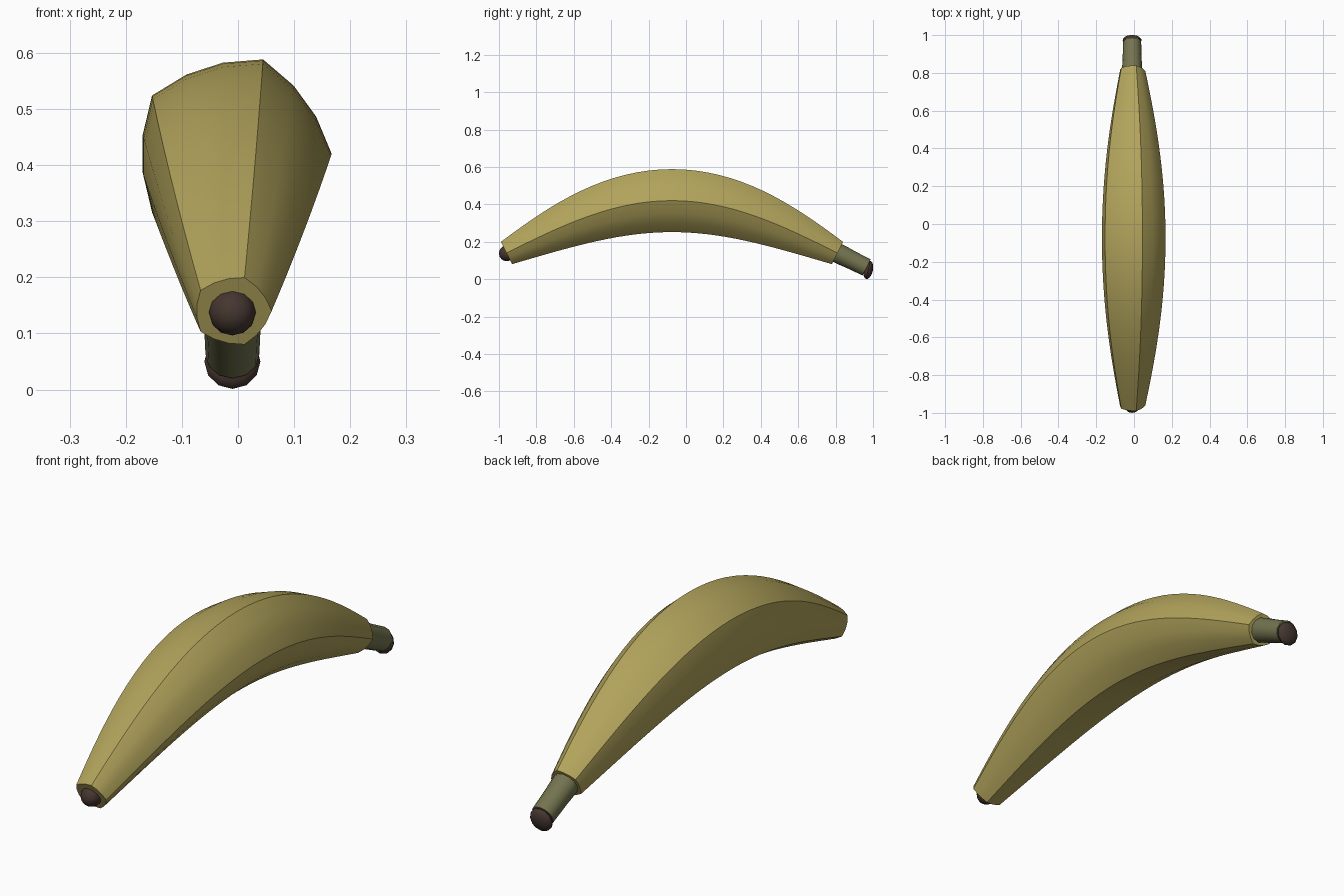
import bpy
import bmesh
from math import sin, cos, pi, radians, atan2
from mathutils import Vector, Matrix

if "Cube" in bpy.data.objects:
    bpy.data.objects.remove(bpy.data.objects["Cube"], do_unlink=True)

AXIS_X = -0.01
MID_Y, HALF_SPAN = -0.075, 0.885
BASE_Z, RISE = 0.14, 0.28


def material(name, rgb):
    mat = bpy.data.materials.new(name)
    mat.use_nodes = True
    colour = (*rgb, 1.0)
    mat.diffuse_color = colour
    bsdf = mat.node_tree.nodes["Principled BSDF"]
    bsdf.inputs["Base Color"].default_value = colour
    bsdf.inputs["Roughness"].default_value = 0.6
    return mat


peel = material("yellow peel", (0.44, 0.365, 0.105))
green = material("olive green", (0.175, 0.175, 0.08))
brown = material("dark brown", (0.06, 0.037, 0.03))


def finish(name, bm, mat):
    bmesh.ops.recalc_face_normals(bm, faces=bm.faces)
    mesh = bpy.data.meshes.new(name)
    bm.to_mesh(mesh)
    bm.free()
    mesh.materials.append(mat)
    obj = bpy.data.objects.new(name, mesh)
    bpy.context.collection.objects.link(obj)
    bpy.ops.object.select_all(action="DESELECT")
    obj.select_set(True)
    bpy.context.view_layer.objects.active = obj
    bpy.ops.object.shade_smooth_by_angle(angle=radians(30))
    return obj


def spine(u):
    """Centre, section-up vector and tangent at u in -1..1."""
    a = u * pi / 2
    centre = Vector((AXIS_X, MID_Y + HALF_SPAN * u, BASE_Z + RISE * cos(a)))
    tangent = Vector((0, HALF_SPAN, -RISE * pi / 2 * sin(a))).normalized()
    return centre, Vector((0, -tangent.z, tangent.y)), tangent


def loft(name, rings, mat):
    """Skin equal-length rings of points and cap both ends."""
    bm = bmesh.new()
    loops = [[bm.verts.new(p) for p in ring] for ring in rings]
    for a, b in zip(loops, loops[1:]):
        n = len(a)
        for i in range(n):
            j = (i + 1) % n
            bm.faces.new((a[i], a[j], b[j], b[i]))
    bm.faces.new(loops[0])
    bm.faces.new(loops[-1])
    return finish(name, bm, mat)


def ring(centre, up, radius, sides, ridge_every=0):
    points = []
    for i in range(sides):
        a = 2 * pi * i / sides
        r = radius
        if ridge_every and i % ridge_every:
            r *= 0.923
        points.append(centre + Vector((1, 0, 0)) * r * cos(a) + up * r * sin(a))
    return points


def ellipsoid(name, centre, radius, depth, tilt, mat):
    """Round nub, with its poles along y, tilted about x."""
    bm = bmesh.new()
    bmesh.ops.create_uvsphere(bm, u_segments=12, v_segments=10, radius=1)
    shape = (Matrix.Translation(centre) @ Matrix.Rotation(tilt, 4, "X")
             @ Matrix.Diagonal((radius, depth, radius, 1))
             @ Matrix.Rotation(pi / 2, 4, "X"))
    bm.transform(shape)
    return finish(name, bm, mat)


# Curved five-ridged fruit body
STEPS = 32
sections = []
for k in range(STEPS + 1):
    u = 2 * k / STEPS - 1
    c = cos(u * pi / 2)
    centre, up, _ = spine(u)
    sections.append(ring(centre, up, 0.07 + 0.107 * c * (1 + 0.12 * (1 - c)), 15, 3))
loft("fruit_body", sections, peel)

# Stem leaving the rear end along the curve
centre, up, tangent = spine(1)
profile = [(-0.03, 0.053), (0.02, 0.053), (0.08, 0.05), (0.173, 0.048)]
loft("stem", [ring(centre + tangent * d, up, r, 12) for d, r in profile], green)

# Dark cut end of the stem
ellipsoid("stem_tip", Vector((AXIS_X, 0.974, 0.05)), 0.05, 0.025, radians(-12), brown)

# Dark nub on the front end
centre, up, tangent = spine(-1)
ellipsoid("blossom_tip", centre + Vector((0, 0.002, -0.002)), 0.042, 0.042,
          atan2(tangent.z, tangent.y), brown)
